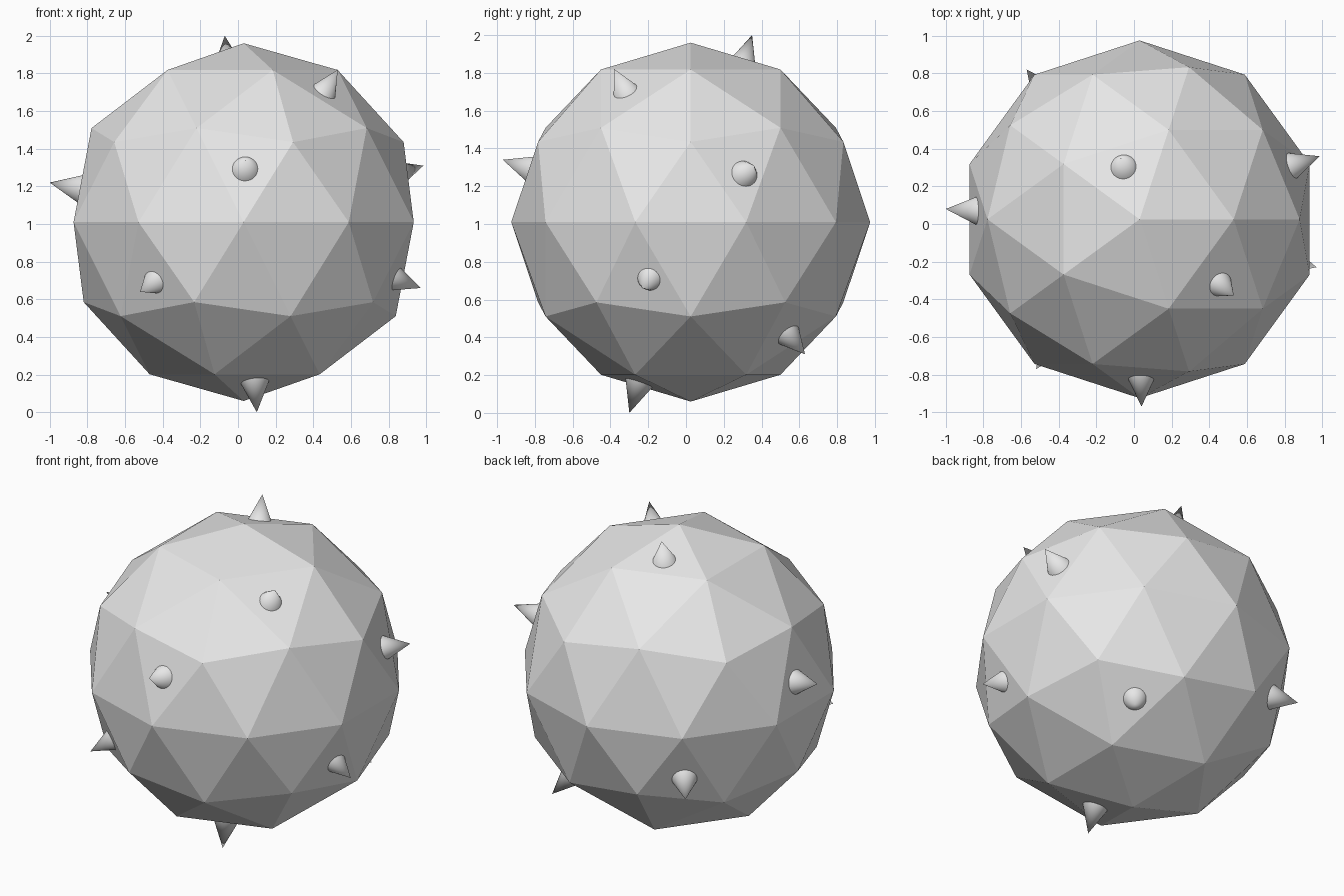
import bpy
import math
from mathutils import Vector

if "Cube" in bpy.data.objects:
    bpy.data.objects.remove(bpy.data.objects["Cube"], do_unlink=True)

CENTRE = Vector((0.03, 0.025, 1.01))
BODY_RADIUS = 0.95
SPIKE_RADIUS = 0.085
SPIKE_LENGTH = 0.19

# One grey for the whole model
GREY = (0.8, 0.8, 0.8, 1.0)
grey = bpy.data.materials.new("light grey")
grey.use_nodes = True
grey.diffuse_color = GREY
shader = next(n for n in grey.node_tree.nodes if n.type == 'BSDF_PRINCIPLED')
shader.inputs["Base Color"].default_value = GREY


def finish(name):
    obj = bpy.context.object
    obj.name = name
    obj.data.materials.clear()
    obj.data.materials.append(grey)
    return obj


# Faceted body
bpy.ops.mesh.primitive_ico_sphere_add(subdivisions=2, radius=BODY_RADIUS, location=CENTRE)
finish("body")
bpy.ops.object.shade_flat()


# Smooth cone with its tip at the given point, pointing away from the body centre
def add_spike(name, tip):
    tip = Vector(tip)
    outward = (tip - CENTRE).normalized()
    bpy.ops.mesh.primitive_cone_add(
        vertices=32, radius1=SPIKE_RADIUS, radius2=0, depth=SPIKE_LENGTH,
        location=tip - outward * SPIKE_LENGTH / 2,
        rotation=outward.to_track_quat('Z', 'Y').to_euler())
    finish(name)
    bpy.ops.object.shade_smooth_by_angle(angle=math.radians(40))


spike_tips = {
    "top_spike": (-0.07, 0.35, 2.0),
    "upper_left_spike": (0.53, -0.38, 1.82),
    "front_spike": (0.04, -0.97, 1.34),
    "left_spike": (0.985, 0.36, 1.31),
    "right_spike": (-1.0, 0.08, 1.22),
    "lower_left_spike": (0.97, -0.23, 0.66),
    "lower_front_spike": (-0.52, -0.77, 0.64),
    "lower_back_left_spike": (0.52, 0.63, 0.31),
    "lower_back_right_spike": (-0.57, 0.82, 0.64),
    "bottom_spike": (0.10, -0.30, 0.0),
}
for spike_name, spike_tip in spike_tips.items():
    add_spike(spike_name, spike_tip)
